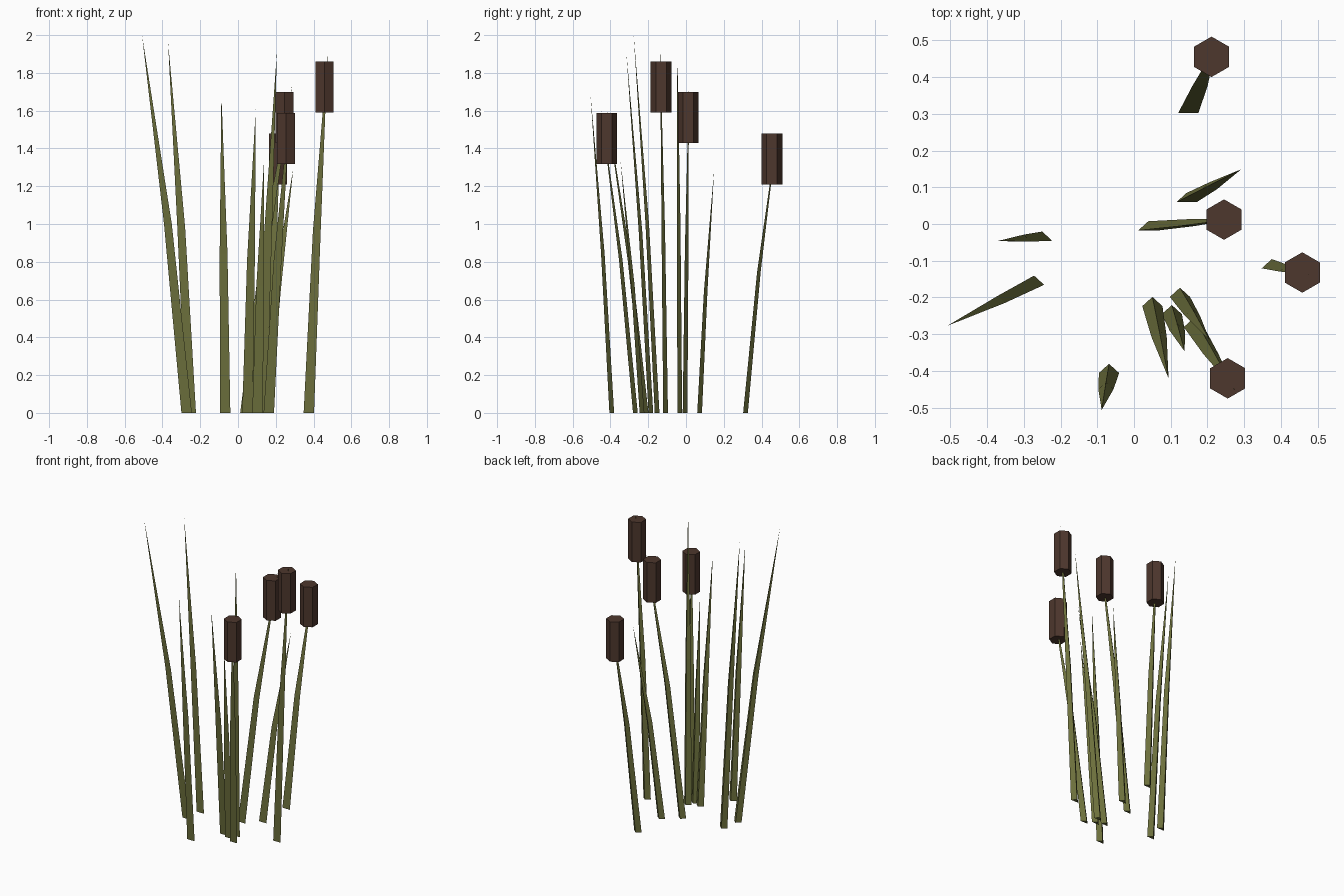
import bpy, bmesh, math

if "Cube" in bpy.data.objects:
    bpy.data.objects.remove(bpy.data.objects["Cube"])


def material(name, color):
    m = bpy.data.materials.new(name)
    m.diffuse_color = (*color, 1)
    m.use_nodes = True
    m.node_tree.nodes["Principled BSDF"].inputs["Base Color"].default_value = m.diffuse_color
    return m


GREEN = material("leaf_green", (0.15, 0.16, 0.045))
BROWN = material("seed_brown", (0.075, 0.038, 0.026))
WIDTH, DEPTH = 0.055, 0.025      # triangular section, flat side to the front
BEND, MID_SCALE = 0.42, 0.75     # lean and taper at half height


def finish(bm, name, mat):
    bmesh.ops.recalc_face_normals(bm, faces=bm.faces[:])
    me = bpy.data.meshes.new(name)
    bm.to_mesh(me)
    bm.free()
    me.materials.append(mat)
    ob = bpy.data.objects.new(name, me)
    bpy.context.collection.objects.link(ob)


def blade(name, base, tip):
    """Three-sided tapering blade: base ring, bent middle ring, pointed tip."""
    bm = bmesh.new()
    rings = []
    for t, z, s in ((0, 0, 1), (BEND, tip[2] / 2, MID_SCALE)):
        x = base[0] + (tip[0] - base[0]) * t
        y = base[1] + (tip[1] - base[1]) * t
        rings.append([bm.verts.new((x + u * WIDTH * s, y + v * DEPTH * s, z))
                      for u, v in ((-0.5, -0.5), (0.5, -0.5), (0, 0.5))])
    top = bm.verts.new(tip)
    low, mid = rings
    bm.faces.new(low)
    for i in range(3):
        j = (i + 1) % 3
        bm.faces.new((low[i], low[j], mid[j], mid[i]))
        bm.faces.new((mid[i], mid[j], top))
    finish(bm, name, GREEN)


def seed_head(name, x, y, z):
    """Upright six-sided head with corners toward front and back."""
    bm = bmesh.new()
    r, h = 0.055, 0.135
    rings = [[bm.verts.new((x + r * math.sin(i * math.pi / 3),
                            y + r * math.cos(i * math.pi / 3), z + dz))
              for i in range(6)] for dz in (-h, h)]
    for ring in rings:
        bm.faces.new(ring)
    for i in range(6):
        j = (i + 1) % 6
        bm.faces.new((rings[0][i], rings[0][j], rings[1][j], rings[1][i]))
    finish(bm, name, BROWN)


# Plain leaves: base centre, tip
leaves = [
    ((-0.272, -0.153), (-0.508, -0.277, 2.00)),
    ((-0.250, -0.033), (-0.370, -0.046, 1.96)),
    ((-0.068, -0.393), (-0.088, -0.506, 1.69)),
    ((0.050, -0.211), (0.094, -0.420, 1.61)),
    ((0.103, -0.233), (0.138, -0.347, 1.34)),
    ((0.125, -0.186), (0.206, -0.316, 1.91)),
    ((0.143, 0.072), (0.292, 0.149, 1.29)),
]
for i, (b, t) in enumerate(leaves):
    blade(f"leaf_{i + 1}", b, t)

# Stems carrying seed heads: stem base, head centre
cattails = [
    ((0.039, -0.005), (0.245, 0.012, 1.565)),
    ((0.148, 0.315), (0.211, 0.455, 1.343)),
    ((0.163, -0.268), (0.255, -0.420, 1.452)),
    ((0.375, -0.108), (0.458, -0.132, 1.726)),
]
for i, (b, c) in enumerate(cattails):
    tip = (b[0] + (c[0] - b[0]) / 0.83, b[1] + (c[1] - b[1]) / 0.83, c[2] / 0.9)
    blade(f"stem_{i + 1}", b, tip)
    seed_head(f"seed_head_{i + 1}", *c)
